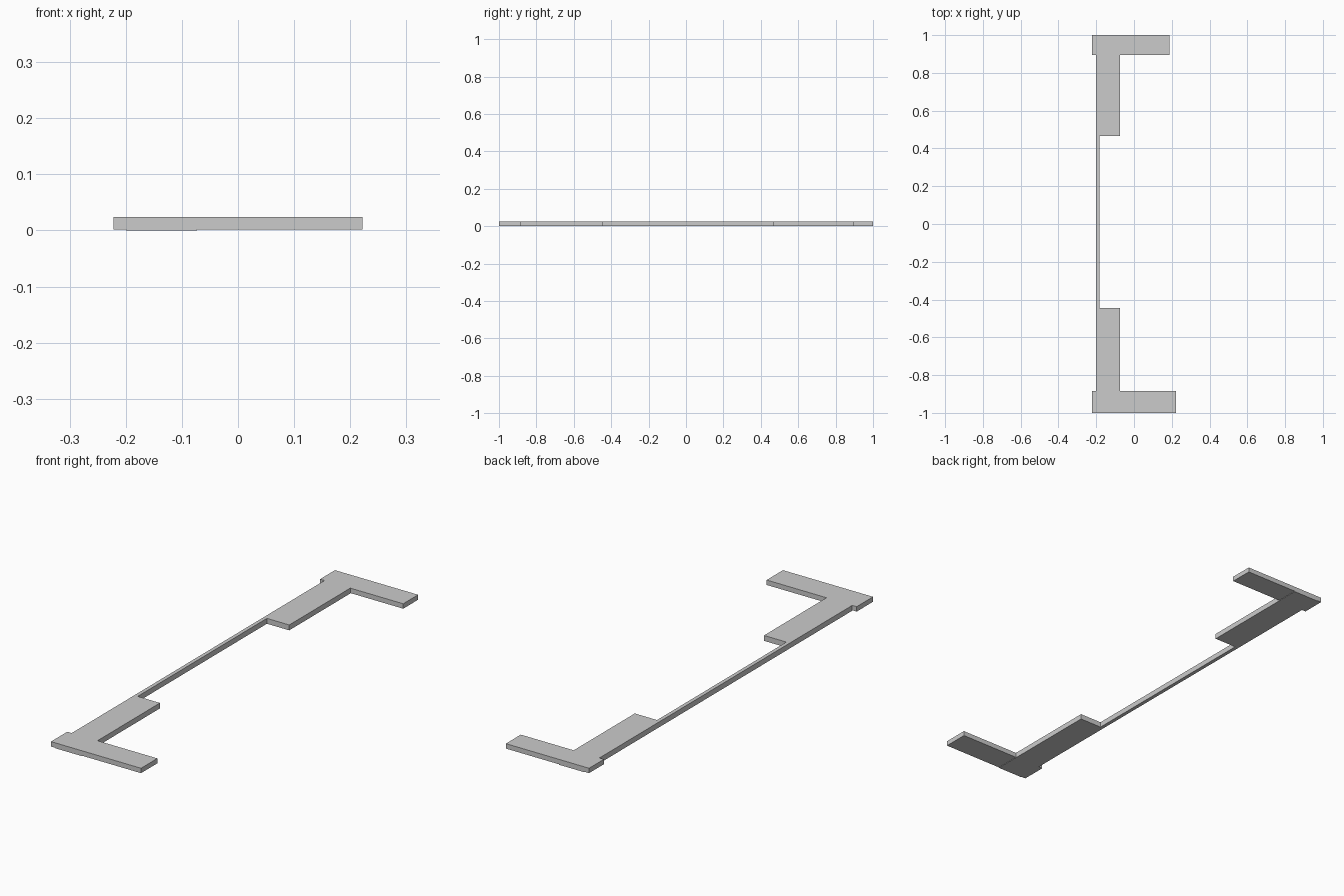
import bpy, bmesh

if "Cube" in bpy.data.objects:
    bpy.data.objects.remove(bpy.data.objects["Cube"])

TOP = 0.024      # shared top height
ARM_Z = 0.002    # arms sit slightly above the rail's underside
X_OUT, X_BACK, X_STRIP, X_WEB = -0.222, -0.20, -0.183, -0.073


def plate(name, outline, z0, z1):
    """Extrude a flat outline between two heights."""
    bm = bmesh.new()
    face = bm.faces.new([bm.verts.new((x, y, z0)) for x, y in outline])
    ext = bmesh.ops.extrude_face_region(bm, geom=[face], use_keep_orig=True)
    verts = [g for g in ext["geom"] if isinstance(g, bmesh.types.BMVert)]
    bmesh.ops.translate(bm, verts=verts, vec=(0, 0, z1 - z0))
    bmesh.ops.recalc_face_normals(bm, faces=bm.faces)
    mesh = bpy.data.meshes.new(name)
    bm.to_mesh(mesh)
    bm.free()
    obj = bpy.data.objects.new(name, mesh)
    bpy.context.collection.objects.link(obj)
    return obj


def rect(x0, x1, y0, y1):
    return [(x0, y0), (x1, y0), (x1, y1), (x0, y1)]


# Long rail: two wide ends joined by a narrow strip
plate("rail", [(X_BACK, -1), (X_WEB, -1), (X_WEB, -0.445), (X_STRIP, -0.445),
               (X_STRIP, 0.465), (X_WEB, 0.465), (X_WEB, 1), (X_BACK, 1)], 0, TOP)

# Cross arm and small outer tab at each end
for end, y0, y1, reach in (("front", -1, -0.885, 0.222), ("back", 0.895, 1, 0.188)):
    plate(end + "_arm", rect(X_WEB, reach, y0, y1), ARM_Z, TOP)
    plate(end + "_tab", rect(X_OUT, X_BACK, y0, y1), ARM_Z, TOP)
